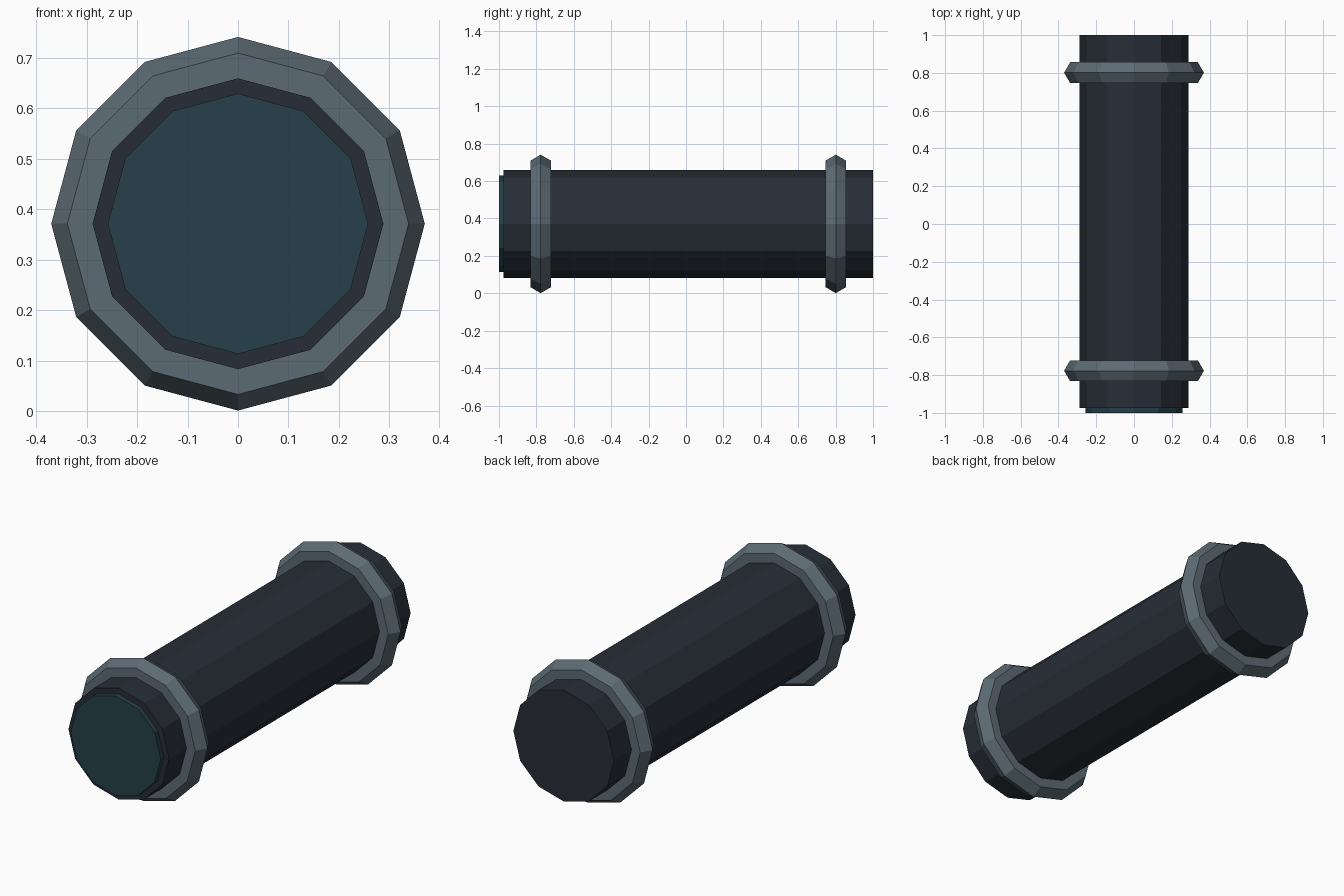
import bpy
from math import pi

if "Cube" in bpy.data.objects:
    bpy.data.objects.remove(bpy.data.objects["Cube"])

SIDES = 12
CENTRE_Z = 0.371


def material(name, rgb):
    mat = bpy.data.materials.new(name)
    mat.diffuse_color = (*rgb, 1)
    mat.use_nodes = True
    mat.node_tree.nodes["Principled BSDF"].inputs["Base Color"].default_value = mat.diffuse_color
    return mat


def finish(name, mat):
    obj = bpy.context.object
    obj.name = name
    obj.data.materials.append(mat)
    bpy.ops.object.transform_apply(location=False, rotation=True, scale=True)
    return obj


def cylinder(name, radius, y0, y1, mat):
    bpy.ops.mesh.primitive_cylinder_add(
        vertices=SIDES, radius=radius, depth=y1 - y0,
        location=(0, (y0 + y1) / 2, CENTRE_Z), rotation=(pi / 2, 0, 0))
    return finish(name, mat)


def ring(name, y, mat):
    bpy.ops.mesh.primitive_torus_add(
        major_segments=SIDES, minor_segments=6,
        major_radius=0.306, minor_radius=0.064,
        location=(0, y, CENTRE_Z), rotation=(pi / 2, 0, 0))
    return finish(name, mat)


dark = material("dark_metal", (0.02, 0.027, 0.038))
steel = material("steel", (0.107, 0.147, 0.175))
glass = material("teal_lens", (0.019, 0.05, 0.067))

# Main tube
cylinder("tube", 0.288, -0.975, 1.0, dark)

# Front lens, slightly proud of the tube
cylinder("lens", 0.258, -1.0, -0.95, glass)

# Hexagonal-section collars near each end
ring("front_collar", -0.777, steel)
ring("rear_collar", 0.801, steel)
